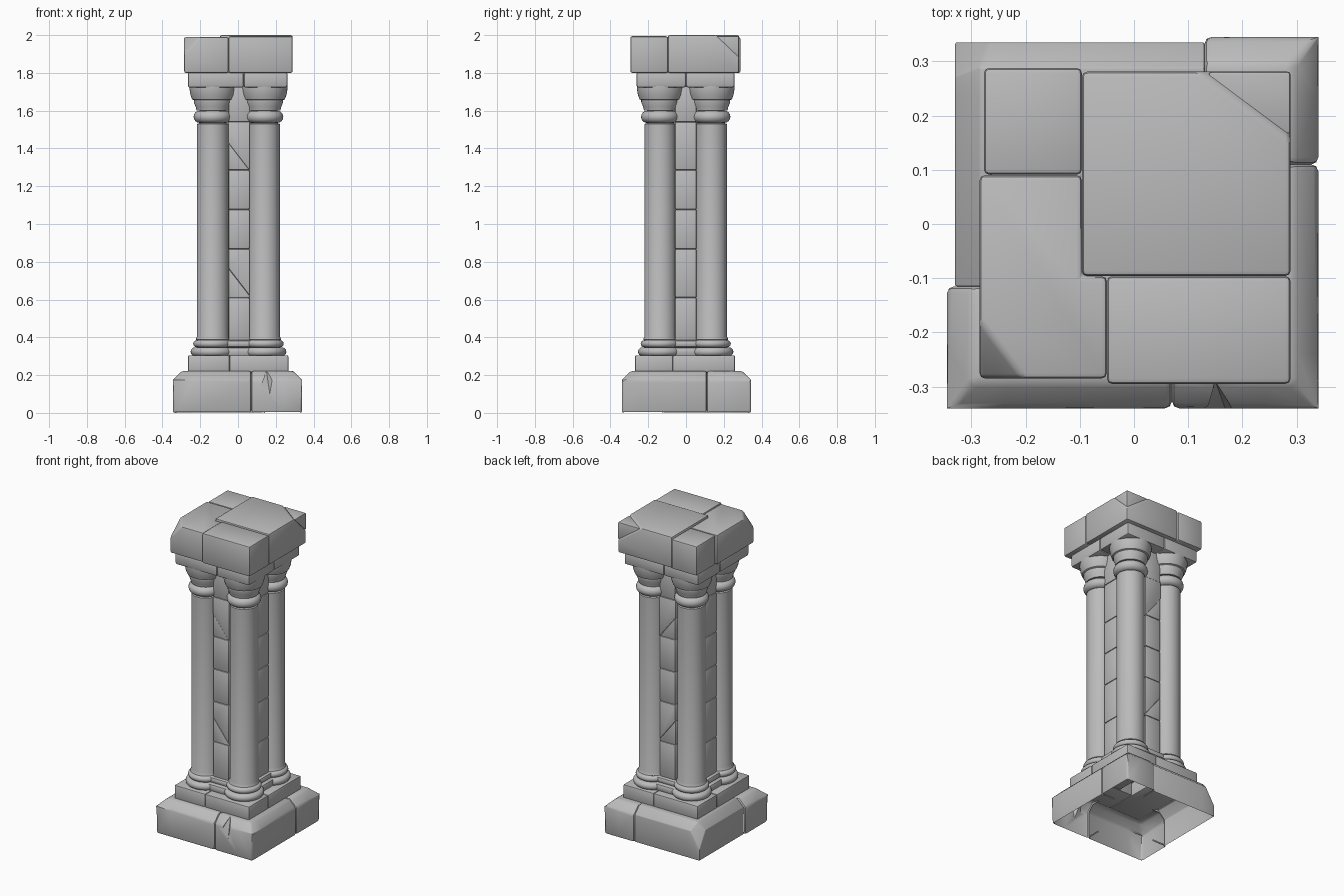
import bpy, bmesh, math
from mathutils import Vector

default = bpy.data.objects.get("Cube")
if default:
    bpy.data.objects.remove(default, do_unlink=True)

stone = bpy.data.materials.new("grey stone")
stone.use_nodes = True
GREY = (0.5, 0.5, 0.5, 1)
stone.diffuse_color = GREY
for node in stone.node_tree.nodes:
    if node.type == 'BSDF_PRINCIPLED':
        node.inputs["Base Color"].default_value = GREY
        node.inputs["Roughness"].default_value = 0.8

parts = []


def finish(bm, name):
    bmesh.ops.recalc_face_normals(bm, faces=bm.faces)
    mesh = bpy.data.meshes.new(name)
    bm.to_mesh(mesh)
    bm.free()
    mesh.materials.append(stone)
    obj = bpy.data.objects.new(name, mesh)
    bpy.context.collection.objects.link(obj)
    parts.append(obj)
    return obj


def rect(x0, x1, y0, y1):
    return [(x0, y0), (x1, y0), (x1, y1), (x0, y1)]


def block(name, outline, z0, z1, cuts=(), bevel=0.01):
    """Prism from an outline, trimmed by planes, with softened edges."""
    bm = bmesh.new()
    face = bm.faces.new([bm.verts.new((x, y, z0)) for x, y in outline])
    up = bmesh.ops.extrude_face_region(bm, geom=[face])["geom"]
    bmesh.ops.translate(bm, vec=(0, 0, z1 - z0),
                        verts=[g for g in up if isinstance(g, bmesh.types.BMVert)])
    bmesh.ops.recalc_face_normals(bm, faces=bm.faces)
    for co, no in cuts:
        bmesh.ops.bisect_plane(bm, geom=bm.verts[:] + bm.edges[:] + bm.faces[:],
                               plane_co=co, plane_no=no, clear_outer=True)
        bmesh.ops.holes_fill(bm, edges=[e for e in bm.edges if e.is_boundary])
    bmesh.ops.recalc_face_normals(bm, faces=bm.faces)
    sharp = [e for e in bm.edges if len(e.link_faces) == 2 and e.calc_face_angle() > 0.3]
    bmesh.ops.bevel(bm, geom=sharp, offset=bevel, segments=2, profile=0.5,
                    affect='EDGES', clamp_overlap=True)
    return finish(bm, name)


def pinwheel(name, bounds, splits, z0, z1, bevel):
    """Four interlocking corner stones."""
    x0, x1, y0, y1 = bounds
    front, right, back, left = splits
    corners = {"front_a": rect(x0, front, y0, left), "front_b": rect(front, x1, y0, right),
               "back_b": rect(back, x1, right, y1), "back_a": rect(x0, back, left, y1)}
    for key, outline in corners.items():
        block(name + "_" + key, outline, z0, z1, bevel=bevel)


def hollow(obj):
    """Open the underside of a base stone and clear its hidden inner walls."""
    bm = bmesh.new()
    bm.from_mesh(obj.data)
    for axis in (Vector((1, 0, 0)), Vector((0, 1, 0))):
        for s in (-0.24, 0.24):
            bmesh.ops.bisect_plane(bm, geom=bm.verts[:] + bm.edges[:] + bm.faces[:],
                                   plane_co=axis * s, plane_no=axis)
    gone = []
    for f in bm.faces:
        c = f.calc_center_median()
        reach = max(abs(c.x), abs(c.y))
        joint = abs(f.normal.z) < 0.1 and reach < 0.3 and f.calc_area() > 0.005
        if reach < 0.24 or joint or f.normal.z < -0.9:
            gone.append(f)
    bmesh.ops.delete(bm, geom=gone, context='FACES')
    bm.to_mesh(obj.data)
    bm.free()


def chip(obj, points):
    """Knock a wedge out of a stone."""
    bm = bmesh.new()
    for p in points:
        bm.verts.new(p)
    bmesh.ops.convex_hull(bm, input=bm.verts)
    cutter = finish(bm, "chip_cutter")
    parts.remove(cutter)
    cutter.hide_render = True
    mod = obj.modifiers.new("chip", 'BOOLEAN')
    mod.operation = 'DIFFERENCE'
    mod.solver = 'EXACT'
    mod.object = cutter
    bpy.context.view_layer.objects.active = obj
    bpy.ops.object.modifier_apply(modifier=mod.name)
    bpy.data.objects.remove(cutter, do_unlink=True)


# Base stones with a broad sloped top edge
base = {"base_front_a": (-0.345, 0.07, -0.34, -0.115),
        "base_front_b": (0.07, 0.34, -0.34, 0.11),
        "base_back_b": (0.13, 0.34, 0.11, 0.345),
        "base_back_a": (-0.33, 0.13, -0.115, 0.335)}
for name, (x0, x1, y0, y1) in base.items():
    cuts = []
    for v, axis in ((x0, 0), (x1, 0), (y0, 1), (y1, 1)):
        if abs(v) > 0.3:
            co, no = Vector((0, 0, 0.175)), Vector((0, 0, 1))
            co[axis], no[axis] = v, math.copysign(1, v)
            cuts.append((co, no))
    if name == "base_back_a":
        cuts.append((Vector((-0.315, 0.32, 0.12)), Vector((-1, 1, 0.6))))
    stone_obj = block(name, rect(x0, x1, y0, y1), 0, 0.222, cuts, 0.013)
    if name == "base_front_b":
        chip(stone_obj, [(0.15, -0.29, 0.225), (0.12, -0.345, 0.14), (0.17, -0.345, 0.09),
                         (0.19, -0.345, 0.2), (0.16, -0.4, 0.2)])
    hollow(stone_obj)

# Plinth and upper slab
pinwheel("plinth", (-0.265, 0.267, -0.27, 0.26), (-0.045, -0.07, 0.05, 0.06), 0.215, 0.305, 0.008)
pinwheel("upper_slab", (-0.266, 0.262, -0.262, 0.257), (0.03, 0.0, -0.02, 0.03), 1.722, 1.805, 0.012)


# Corner columns, turned from one profile
def ring(z0, z1, r):
    h, mid = (z1 - z0) / 2, (z0 + z1) / 2
    angles = [math.pi * (i / 8 - 0.5) for i in range(9)]
    return [(r - h + h * math.cos(a), mid + h * math.sin(a)) for a in angles]


profile = (ring(0.3, 0.347, 0.117) + ring(0.347, 0.385, 0.103)
           + [(0.09, 0.388), (0.083, 0.405), (0.083, 1.53)]
           + ring(1.535, 1.6, 0.101)
           + [(0.086, 1.602), (0.09, 1.62), (0.1, 1.645), (0.1, 1.656),
              (0.109, 1.66), (0.118, 1.685), (0.123, 1.715), (0.123, 1.73)])


def column(name, x, y):
    bm = bmesh.new()
    verts = [bm.verts.new((x + r, y, z)) for r, z in profile]
    edges = [bm.edges.new(pair) for pair in zip(verts, verts[1:])]
    bmesh.ops.spin(bm, geom=verts + edges, cent=(x, y, 0), axis=(0, 0, 1),
                   angle=math.tau, steps=40)
    bmesh.ops.remove_doubles(bm, verts=bm.verts, dist=0.0004)
    finish(bm, name)


for xn, x in (("a", -0.134), ("b", 0.139)):
    for yn, y in (("front", -0.137), ("back", 0.134)):
        column("column_%s_%s" % (yn, xn), x, y)

# Cross-shaped core of stacked bricks, two of them cracked
levels = [0.38, 0.61, 0.867, 1.077, 1.286, 1.54, 1.73]
cracks = {1: 0.765, 4: 1.43}
deep, wide = rect(-0.05, 0.062, -0.182, 0.18), rect(-0.18, 0.182, -0.058, 0.056)
for i, (z0, z1) in enumerate(zip(levels, levels[1:])):
    block("core_brick_side_%d" % i, wide, z0, z1, bevel=0.008)
    if i in cracks:
        co, no = Vector((-0.05, 0, cracks[i])), Vector((0.145, 0, 0.112))
        block("core_brick_lower_%d" % i, deep, z0, z1, [(co, no)], 0.006)
        block("core_brick_upper_%d" % i, deep, z0, z1, [(co, -no)], 0.006)
    else:
        block("core_brick_front_%d" % i, deep, z0, z1, bevel=0.008)

# Mouldings at the foot of the core
for i, (z0, z1, d) in enumerate(((0.3, 0.347, 0.215), (0.347, 0.385, 0.2))):
    block("core_foot_front_%d" % i, rect(-0.08, 0.085, -d, d), z0, z1, bevel=0.015)
    block("core_foot_side_%d" % i, rect(-d, d, -0.085, 0.08), z0, z1, bevel=0.015)

# Cap stones, with a broken corner and a split-off corner
z = 1.8
block("cap_back_small", rect(-0.277, -0.096, 0.091, 0.288), z, 1.99)
worn = (Vector((-0.285, -0.285, 1.9)), Vector((-1.125, -0.857, 1)))
block("cap_front_corner",
      [(-0.285, -0.285), (-0.05, -0.285), (-0.05, -0.096), (-0.096, -0.096),
       (-0.096, 0.09), (-0.285, 0.09)], z, 1.99, [worn])
block("cap_front_long", rect(-0.05, 0.289, -0.295, -0.096), z, 1.994)
split, slope = Vector((0.12, 0.28, 2)), Vector((0.0144, 0.0193, 0.0202))
block("cap_main", rect(-0.096, 0.289, -0.096, 0.281), z, 2.0, [(split, slope)])
block("cap_split_corner", rect(-0.096, 0.289, -0.096, 0.281), z, 1.995, [(split, -slope)], 0.006)

# Smooth shading with crisp edges
bpy.ops.object.select_all(action='DESELECT')
for obj in parts:
    obj.select_set(True)
bpy.context.view_layer.objects.active = parts[0]
bpy.ops.object.shade_smooth_by_angle(angle=math.radians(35))
